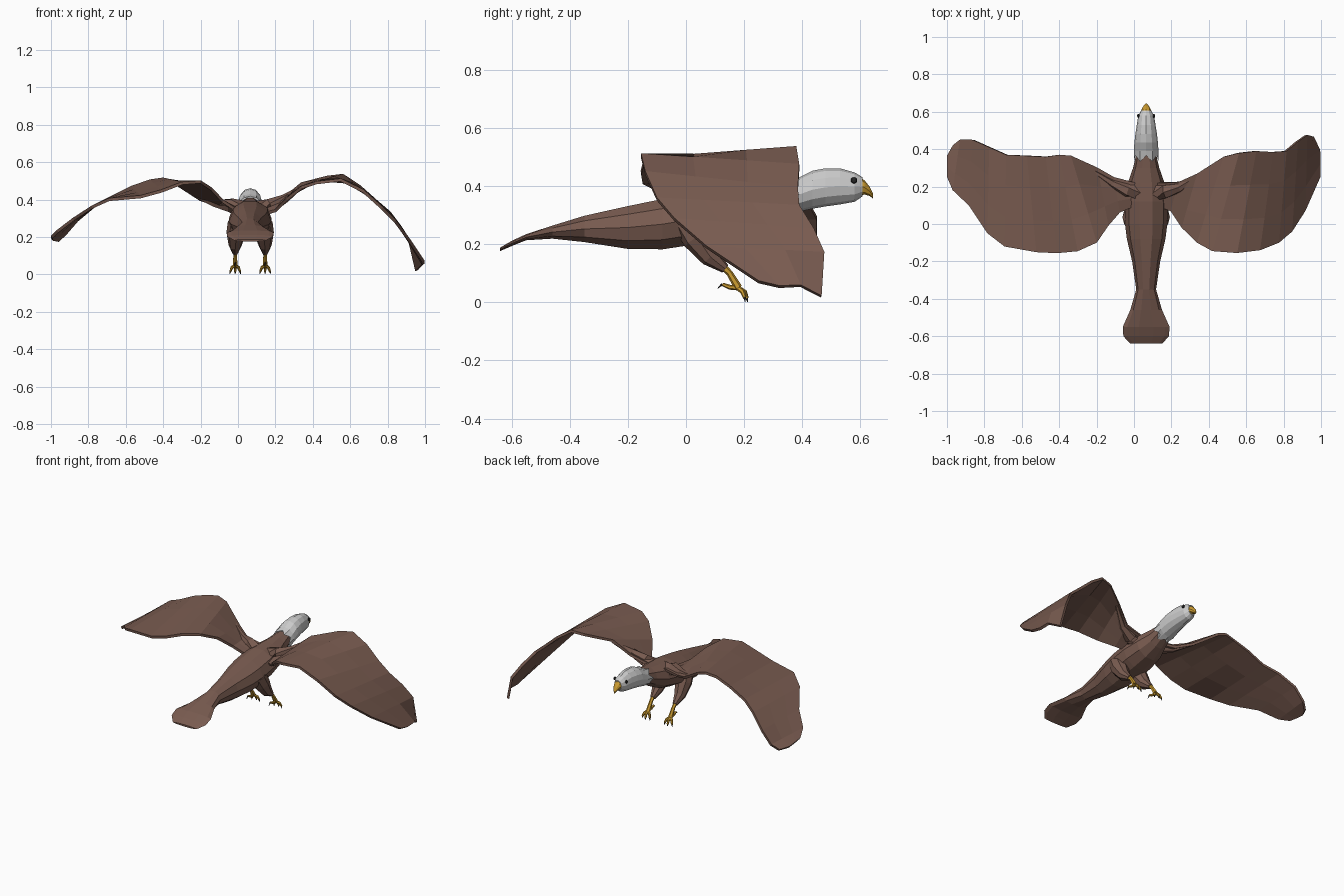
import bpy, bmesh, math
from mathutils import Vector

CX = 0.065  # bird's own centre line


def material(name, rgb):
    m = bpy.data.materials.new(name)
    m.diffuse_color = (*rgb, 1)
    return m


BROWN = material("brown_feather", (0.19, 0.105, 0.08))
WHITE = material("white_feather", (0.75, 0.75, 0.75))
GOLD = material("gold", (0.6, 0.33, 0.03))
DARK = material("dark", (0.02, 0.02, 0.02))


def loft(name, rings, mat, closed=True):
    """Skin a list of point rings; closed rings get end caps."""
    bm = bmesh.new()
    vs = [[bm.verts.new(p) for p in r] for r in rings]
    n = len(rings[0])
    for a, b in zip(vs, vs[1:]):
        for i in range(n if closed else n - 1):
            j = (i + 1) % n
            bm.faces.new((a[i], a[j], b[j], b[i]))
    if closed:
        bm.faces.new(vs[0])
        bm.faces.new(vs[-1])
    bmesh.ops.recalc_face_normals(bm, faces=bm.faces)
    me = bpy.data.meshes.new(name)
    bm.to_mesh(me)
    bm.free()
    me.materials.append(mat)
    ob = bpy.data.objects.new(name, me)
    bpy.context.collection.objects.link(ob)
    return ob


def sections(table, n=10):
    """Oval rings across y from (y, half width, top z, bottom z)."""
    return [[Vector((CX + w * math.cos(k * math.tau / n), y,
                     (t + b) / 2 + (t - b) / 2 * math.sin(k * math.tau / n)))
             for k in range(n)] for y, w, t, b in table]


def tube(name, pts, radii, mat, n=6):
    pts = [Vector(p) for p in pts]
    rings = []
    for i, (p, r) in enumerate(zip(pts, radii)):
        d = (pts[min(i + 1, len(pts) - 1)] - pts[max(i - 1, 0)]).normalized()
        u = d.orthogonal().normalized() if abs(d.x) > 0.95 else d.cross(Vector((1, 0, 0))).normalized()
        v = d.cross(u)
        rings.append([p + r * (u * math.cos(k * math.tau / n) + v * math.sin(k * math.tau / n))
                      for k in range(n)])
    return loft(name, rings, mat)


# Body running into the flared tail
loft("body_and_tail", sections([
    (-0.64, 0.085, 0.188, 0.176), (-0.60, 0.122, 0.212, 0.193),
    (-0.55, 0.125, 0.235, 0.213), (-0.46, 0.085, 0.265, 0.218),
    (-0.35, 0.053, 0.30, 0.205), (-0.20, 0.075, 0.335, 0.18),
    (-0.08, 0.103, 0.36, 0.178), (0.0, 0.113, 0.375, 0.19),
    (0.12, 0.113, 0.395, 0.21), (0.22, 0.098, 0.40, 0.235),
    (0.30, 0.07, 0.405, 0.275), (0.36, 0.056, 0.41, 0.315),
    (0.43, 0.045, 0.42, 0.335)]), BROWN)

# Head with a ragged collar of neck feathers
head = sections([
    (0.345, 0.066, 0.418, 0.302), (0.39, 0.066, 0.43, 0.312),
    (0.435, 0.063, 0.453, 0.322), (0.48, 0.058, 0.461, 0.33),
    (0.53, 0.05, 0.461, 0.337), (0.58, 0.042, 0.447, 0.346),
    (0.608, 0.026, 0.43, 0.365)], 12)
for i, p in enumerate(head[0]):
    p.y += 0.022 if i % 2 else -0.012
loft("head", head, WHITE)

# Hooked beak
loft("beak", sections([
    (0.592, 0.03, 0.434, 0.366), (0.614, 0.024, 0.42, 0.371),
    (0.632, 0.014, 0.398, 0.366), (0.643, 0.004, 0.375, 0.357)], 8), GOLD)

# Wings: (leading point, trailing point) ribs from shoulder to tip
RIGHT = [
    ((.12, .22, .37), (.12, .10, .32)), ((.24, .225, .40), (.20, .07, .34)),
    ((.34, .27, .485), (.26, -.02, .40)), ((.48, .36, .52), (.34, -.10, .465)),
    ((.56, .38, .53), (.42, -.145, .49)), ((.65, .39, .47), (.55, -.155, .505)),
    ((.74, .385, .39), (.67, -.14, .445)), ((.81, .39, .33), (.77, -.10, .355)),
    ((.87, .44, .25), (.84, -.04, .285)), ((.92, .475, .17), (.91, .07, .19)),
    ((.955, .465, .02), (.99, .25, .07))]
LEFT = [
    ((.01, .22, .37), (.01, .10, .33)), ((-.11, .25, .37), (-.08, .06, .39)),
    ((-.20, .30, .40), (-.14, -.01, .455)), ((-.34, .365, .49), (-.20, -.10, .495)),
    ((-.40, .37, .51), (-.30, -.145, .487)), ((-.47, .36, .50), (-.41, -.155, .445)),
    ((-.57, .365, .465), (-.52, -.15, .415)), ((-.68, .37, .41), (-.69, -.12, .40)),
    ((-.77, .41, .365), (-.78, -.05, .36)), ((-.86, .45, .29), (-.88, .10, .295)),
    ((-.925, .45, .215), (-.965, .18, .23)), ((-.963, .42, .18), (-.995, .25, .20))]

for side, ribs in (("right", RIGHT), ("left", LEFT)):
    rows = [[Vector(a).lerp(Vector(b), t) for t in (0, 0.33, 0.67, 1)] for a, b in ribs]
    s = 1 if side == "right" else -1
    rows[-1][1].x += 0.022 * s      # rounded wing tip
    rows[-1][1].z += 0.02 if s > 0 else 0
    rows[-1][2].x += 0.012 * s
    wing = loft(side + "_wing", rows, BROWN, closed=False)
    mod = wing.modifiers.new("thickness", 'SOLIDIFY')
    mod.thickness = 0.016
    mod.offset = 0

# Upper arms joining wings to the shoulders
tube("right_arm", [(.10, .17, .345), (.17, .175, .365), (.25, .195, .405), (.35, .26, .475)],
     [.05, .04, .024, .008], BROWN)
tube("left_arm", [(.03, .17, .345), (-.04, .18, .37), (-.12, .215, .38), (-.23, .29, .42)],
     [.05, .04, .024, .008], BROWN)

# Eyes, thighs, legs and feet on both sides
for side, s in (("right", 1), ("left", -1)):
    bpy.ops.mesh.primitive_uv_sphere_add(segments=8, ring_count=6, radius=0.011,
                                         location=(CX + s * 0.042, 0.578, 0.42))
    eye = bpy.context.object
    eye.name = side + "_eye"
    eye.scale.x = 0.6
    eye.data.materials.append(DARK)

    x = CX + s * 0.08
    tube(side + "_thigh", [(x - s * .015, .01, .275), (x - s * .005, .04, .22),
                           (x, .085, .155), (x, .135, .115)],
         [.055, .052, .035, .016], BROWN, 8)
    tube(side + "_leg", [(x, .12, .13), (x, .15, .10), (x, .18, .05)],
         [.013, .011, .014], GOLD)
    # Three front toes, then the hind toe: knuckle and end offsets
    toes = [(-.018, .195, .036, -.026, .202, .016), (0, .203, .034, 0, .21, .014),
            (.018, .195, .036, .026, .202, .016), (0, .15, .052, 0, .125, .062)]
    for k, (x1, y1, z1, x2, y2, z2) in enumerate(toes):
        root, knuckle, end = (x, .178, .05), (x + x1, y1, z1), (x + x2, y2, z2)
        tube(f"{side}_toe_{k}", [root, knuckle, end], [.009, .0085, .006], GOLD)
        claw = (x + x2, y2 - .016, z2 - .014) if k == 3 else (x + x2 * 1.1, y2 + .002, .001)
        tube(f"{side}_claw_{k}", [end, claw], [.005, .001], DARK, 5)
